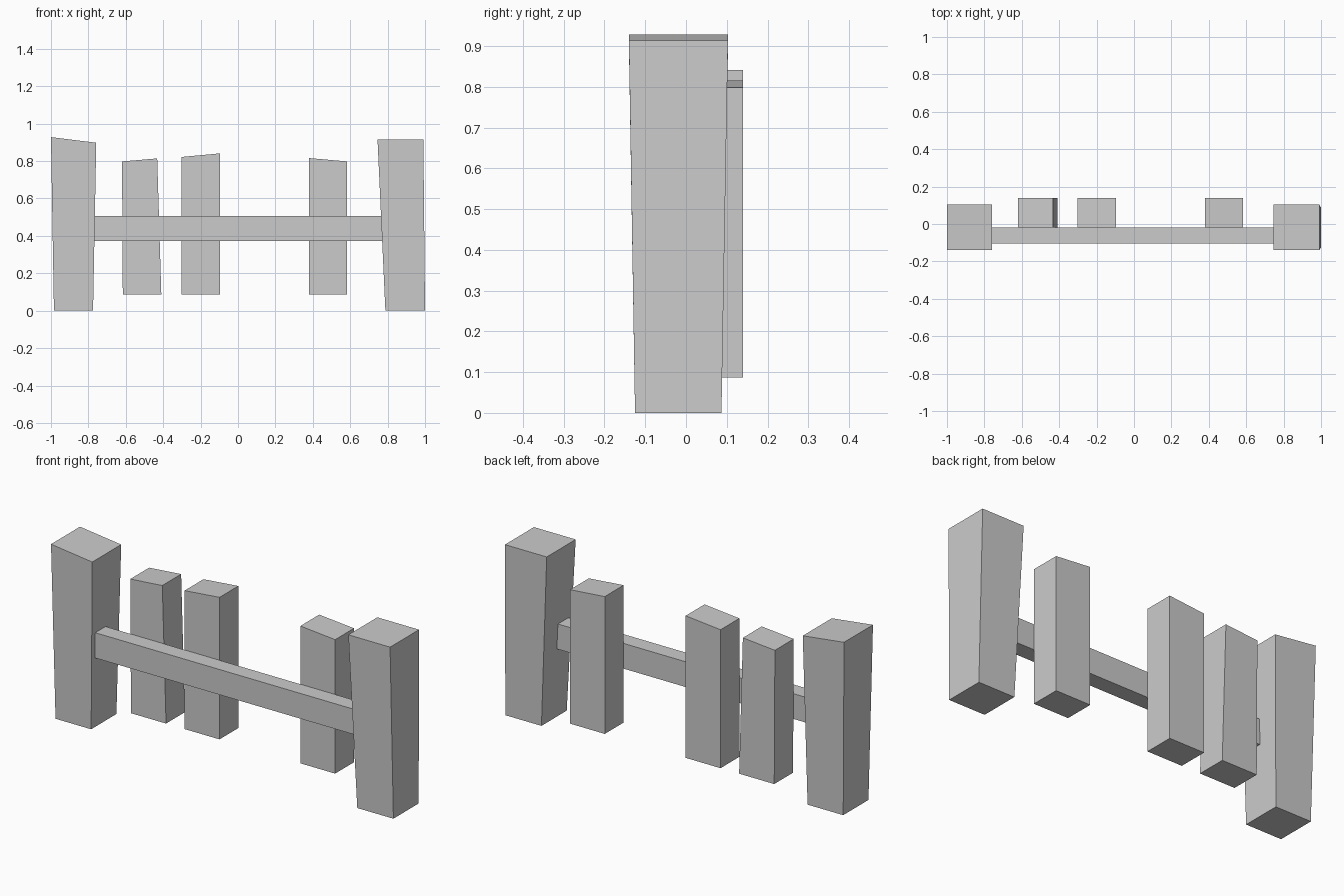
import bpy
import bmesh

if "Cube" in bpy.data.objects:
    bpy.data.objects.remove(bpy.data.objects["Cube"])

grey = bpy.data.materials.new("plain_grey")
grey.diffuse_color = (0.6, 0.6, 0.6, 1)
grey.use_nodes = True
grey.node_tree.nodes["Principled BSDF"].inputs["Base Color"].default_value = grey.diffuse_color


def prism(name, profile, y_bottom, y_top):
    """Block from an x-z outline (bottom left, bottom right, top right, top left)."""
    bm = bmesh.new()
    depths = (y_bottom, y_bottom, y_top, y_top)
    front = [bm.verts.new((x, d[0], z)) for (x, z), d in zip(profile, depths)]
    back = [bm.verts.new((x, d[1], z)) for (x, z), d in zip(profile, depths)]
    bm.faces.new(front)
    bm.faces.new(back[::-1])
    for i in range(4):
        j = (i + 1) % 4
        bm.faces.new((front[j], front[i], back[i], back[j]))
    bmesh.ops.recalc_face_normals(bm, faces=bm.faces)
    mesh = bpy.data.meshes.new(name)
    bm.to_mesh(mesh)
    bm.free()
    mesh.materials.append(grey)
    obj = bpy.data.objects.new(name, mesh)
    bpy.context.collection.objects.link(obj)


# Tall end posts, flaring towards the top
posts = {
    "left_post": [(-0.984, 0), (-0.775, 0), (-0.758, 0.898), (-1.0, 0.928)],
    "right_post": [(0.788, 0), (1.0, 0), (0.991, 0.914), (0.746, 0.914)],
}
for name, outline in posts.items():
    prism(name, outline, (-0.125, 0.087), (-0.14, 0.103))

# Upright slats with slanted tops
slats = [
    [(-0.616, 0.087), (-0.41, 0.087), (-0.432, 0.814), (-0.62, 0.798)],
    [(-0.301, 0.087), (-0.096, 0.087), (-0.096, 0.841), (-0.301, 0.822)],
    [(0.379, 0.087), (0.583, 0.087), (0.583, 0.798), (0.379, 0.816)],
]
for i, outline in enumerate(slats):
    prism(f"slat_{i + 1}", outline, (-0.018, 0.14), (-0.018, 0.14))

# Cross rail in front of the slats, joining the posts
rail = [(-0.77, 0.373), (0.771, 0.373), (0.771, 0.507), (-0.77, 0.507)]
prism("cross_rail", rail, (-0.104, -0.018), (-0.104, -0.018))
